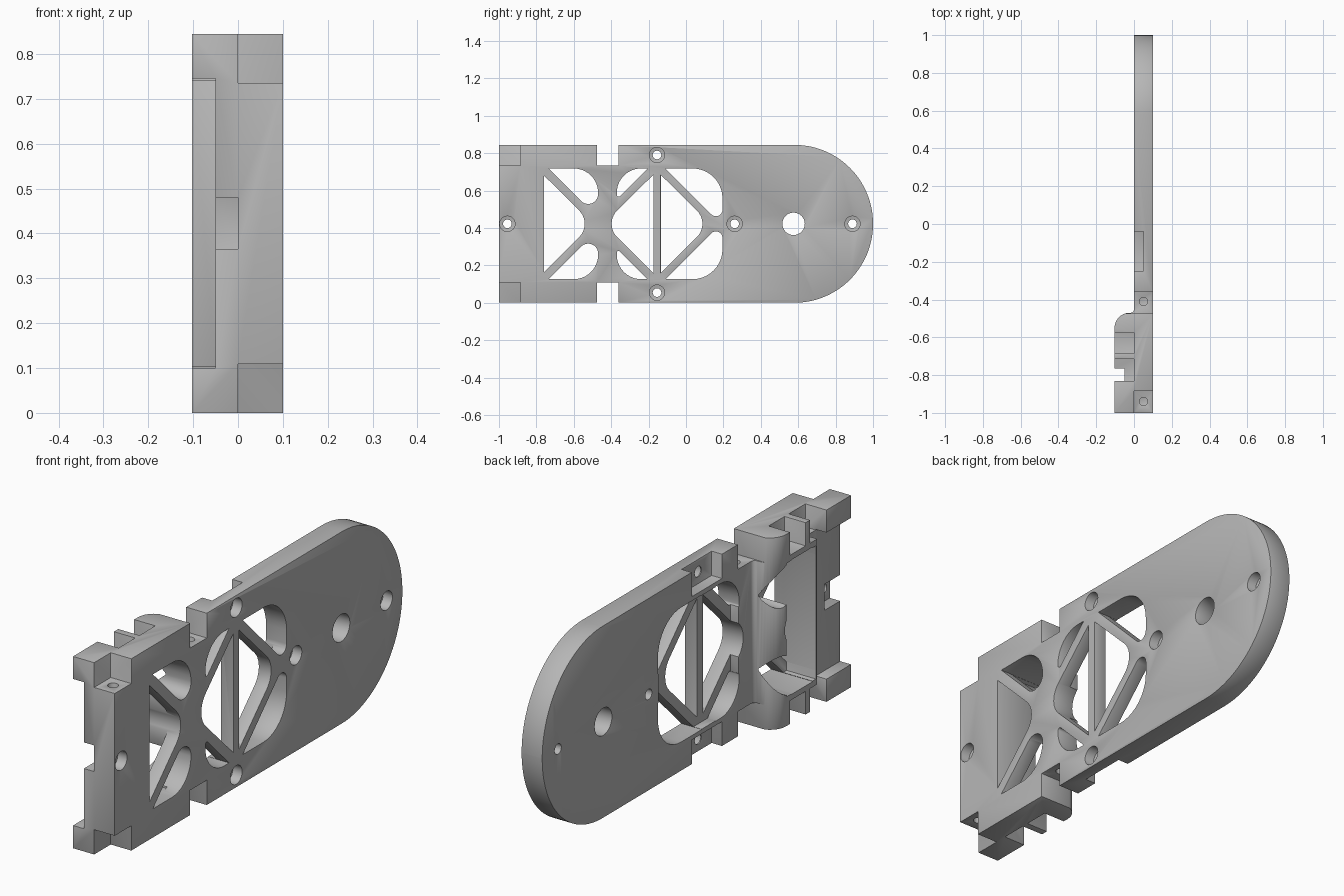
import bpy, bmesh, math
from mathutils import Vector

if "Cube" in bpy.data.objects:
    bpy.data.objects.remove(bpy.data.objects["Cube"], do_unlink=True)

H = 0.844            # full height
MID = H / 2          # mirror plane of the part

grey = bpy.data.materials.new("plain grey")
grey.use_nodes = True
grey.diffuse_color = (0.47, 0.47, 0.47, 1)
grey.node_tree.nodes["Principled BSDF"].inputs["Base Color"].default_value = grey.diffuse_color


def rounded(corners, steps=10):
    """Outline from (u, v, radius) corners."""
    out, n = [], len(corners)
    for i, (u, v, r) in enumerate(corners):
        p = Vector((u, v))
        if r == 0:
            out.append((u, v))
            continue
        a = (Vector(corners[i - 1][:2]) - p).normalized()
        b = (Vector(corners[(i + 1) % n][:2]) - p).normalized()
        half = math.acos(a.dot(b)) / 2
        c = p + (a + b).normalized() * r / math.sin(half)
        t = r / math.tan(half)
        s, e = p + a * t - c, p + b * t - c
        start = math.atan2(s.y, s.x)
        sweep = math.atan2(s.x * e.y - s.y * e.x, s.dot(e))
        for k in range(steps + 1):
            ang = start + sweep * k / steps
            out.append((c.x + r * math.cos(ang), c.y + r * math.sin(ang)))
    return out


def circle(u, v, r, n=32):
    return [(u + r * math.cos(2 * math.pi * k / n), v + r * math.sin(2 * math.pi * k / n))
            for k in range(n)]


def rect(u0, u1, v0, v1):
    return [(u0, v0), (u1, v0), (u1, v1), (u0, v1)]


def prism(name, outline, axis, lo, hi):
    """Closed extrusion: axis 'x' takes (y, z) points, axis 'z' takes (x, y)."""
    bm = bmesh.new()
    ends = [[bm.verts.new((w, u, v) if axis == 'x' else (u, v, w)) for u, v in outline]
            for w in (lo, hi)]
    for ring in ends:
        bm.faces.new(ring)
    for i in range(len(outline)):
        bm.faces.new((ends[0][i - 1], ends[0][i], ends[1][i], ends[1][i - 1]))
    bmesh.ops.recalc_face_normals(bm, faces=bm.faces[:])
    mesh = bpy.data.meshes.new(name)
    bm.to_mesh(mesh)
    bm.free()
    mesh.materials.append(grey)
    ob = bpy.data.objects.new(name, mesh)
    bpy.context.scene.collection.objects.link(ob)
    return ob


# Plate outline with the rounded end
body = prism("bracket_plate", rounded([(-1, 0, 0), (1, 0, .421), (1, H, .421), (-1, H, 0)], 28),
             'x', -.3, .3)
bpy.ops.object.select_all(action='DESELECT')
bpy.context.view_layer.objects.active = body
body.select_set(True)


def combine(outline, axis, lo, hi, operation='DIFFERENCE'):
    tool = prism("cutter", outline, axis, lo, hi)
    tool.hide_render = True
    mod = body.modifiers.new("cut", 'BOOLEAN')
    mod.operation, mod.solver, mod.object = operation, 'EXACT', tool
    bpy.context.view_layer.update()
    bpy.ops.object.modifier_apply(modifier=mod.name)
    bpy.data.objects.remove(tool, do_unlink=True)


def cut_x(outline, lo=-.5, hi=.5, both=False):
    combine(outline, 'x', lo, hi)
    if both:
        combine([(y, H - z) for y, z in outline], 'x', lo, hi)


# Thickness profile: thin plate with a thick block at the front
combine(rounded([(.1, -1.1, 0), (.1, 1.1, 0), (0, 1.1, 0), (0, -.47, .018),
                 (-.103, -.47, .08), (-.103, -1.1, 0)]), 'z', -.2, 1.1, 'INTERSECT')

# Corner steps and edge notches
cut_x(rect(-1.2, -.885, .735, 1), 0, .5, True)
cut_x(rect(-.475, -.36, .735, 1), both=True)
for y0, y1 in ((-.83, -.715), (-.685, -.575)):
    cut_x(rect(y0, y1, .742, 1), -.5, 0, True)

# Recesses behind the screws and the lowered front wall
cut_x(rect(-.25, -.04, .737, 1), -.5, .05, True)
cut_x(rect(-1.2, -.765, .1, .745), -.5, -.05)
cut_x(rect(-1.2, -.89, .365, .48), -.5, 0)

# Truss windows
for w in ([(-.758, .165, 0), (-.758, H - .165, 0), (-.5, MID, .1)],
          [(-.175, .16, 0), (-.175, H - .16, 0), (-.44, MID, .1)],
          [(-.135, .16, 0), (-.135, H - .16, 0), (.13, MID, .1)]):
    cut_x(rounded(w))
for w in ([(-.735, .718, 0), (-.47, .718, .13), (-.47, .453, .053)],
          [(-.205, .718, 0), (-.37, .718, .13), (-.37, .553, .01)],
          [(-.11, .718, 0), (.195, .718, .16), (.195, .413, .035)]):
    cut_x(rounded(w), both=True)

# Ribs set back from the rear face
cut_x(rounded([(-.365, .128, .13), (.19, .128, .16), (.19, H - .128, .16),
               (-.365, H - .128, .13)]), -.5, .04)
cut_x(rect(-.756, -.55, .129, H - .129), -.5, .04)

# Counterbored screw holes and the large hole
cut_x(circle(.575, MID, .06))
for y, z in ((-.955, MID), (-.155, .79), (-.155, H - .79), (.26, MID), (.89, MID)):
    cut_x(circle(y, z, .023))
    cut_x(circle(y, z, .041), .055, .5)

# Edge holes in the steps and notches
for y in (-.94, -.41):
    for lo, hi in ((.64, .9), (-.1, H - .64)):
        combine(circle(.05, y, .022, 24), 'z', lo, hi)

# Softened edges
bevel = body.modifiers.new("soft_edges", 'BEVEL')
bevel.width = .005
bevel.segments = 2
bevel.limit_method = 'ANGLE'
bevel.angle_limit = math.radians(50)
bpy.ops.object.modifier_apply(modifier=bevel.name)
bpy.ops.object.shade_smooth_by_angle(angle=math.radians(35))
